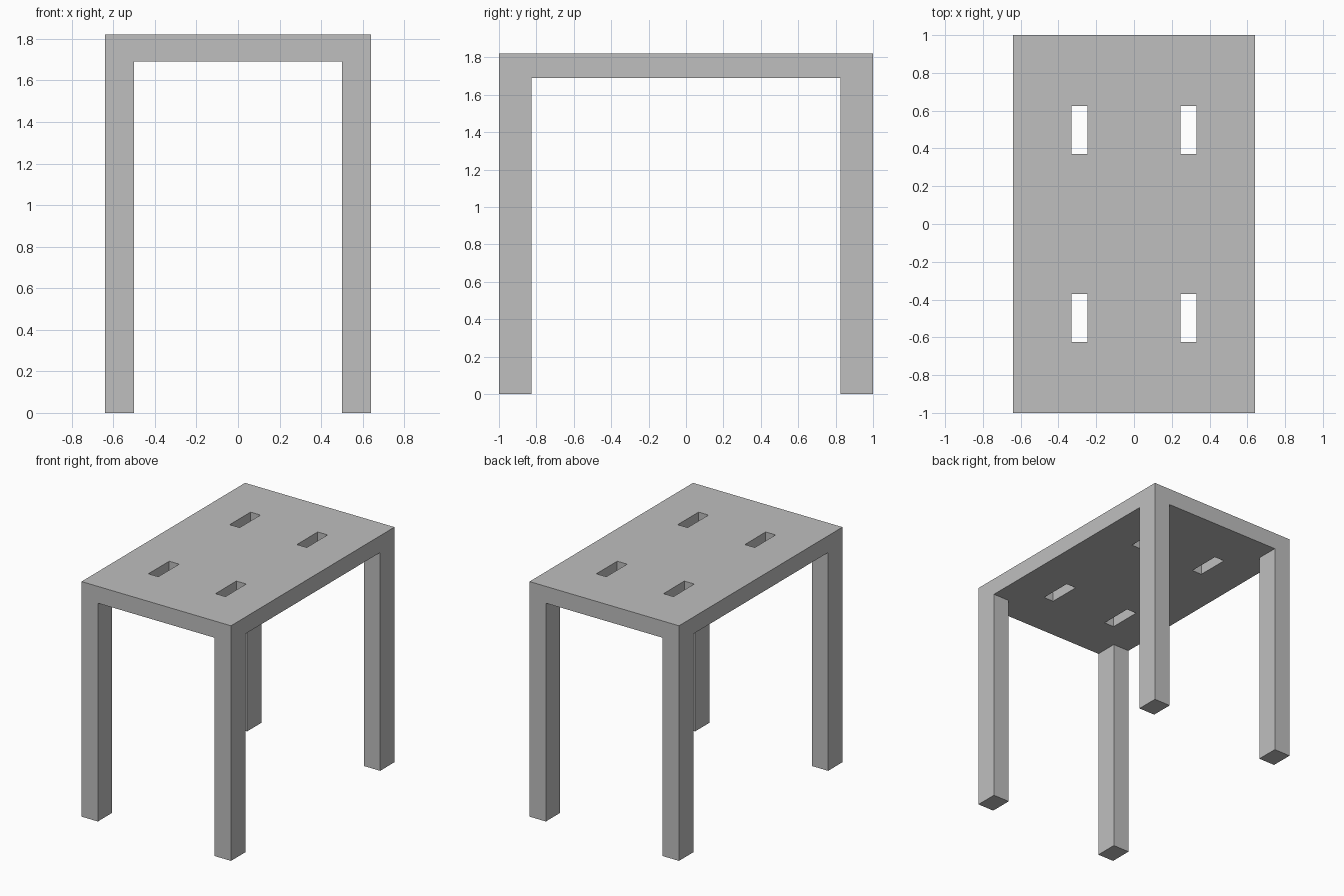
import bpy
import bmesh

cube = bpy.data.objects.get("Cube")
if cube:
    bpy.data.objects.remove(cube, do_unlink=True)

HALF_X, HALF_Y = 0.64, 1.0
TOP_Z, UNDER_Z = 1.82, 1.69
LEG_X, LEG_Y = 0.14, 0.175
SLOT_X = (0.245, 0.33)
SLOT_Y = (0.37, 0.625)

grey = bpy.data.materials.new("plain grey")
grey.use_nodes = True
colour = (0.52, 0.52, 0.52, 1.0)
grey.diffuse_color = colour
grey.node_tree.nodes["Principled BSDF"].inputs["Base Color"].default_value = colour


def finish(bm, name):
    bmesh.ops.recalc_face_normals(bm, faces=bm.faces)
    mesh = bpy.data.meshes.new(name)
    bm.to_mesh(mesh)
    bm.free()
    mesh.materials.append(grey)
    obj = bpy.data.objects.new(name, mesh)
    bpy.context.collection.objects.link(obj)
    return obj


def slot_cell(face):
    c = face.calc_center_median()
    return (SLOT_X[0] < abs(c.x) < SLOT_X[1]
            and SLOT_Y[0] < abs(c.y) < SLOT_Y[1])


# Tabletop: a sheet sliced along the slot edges, slots removed, then thickened
bm = bmesh.new()
bmesh.ops.create_grid(bm, x_segments=1, y_segments=1, size=1)
for v in bm.verts:
    v.co = (v.co.x * HALF_X, v.co.y * HALF_Y, UNDER_Z)
for axis, edges in ((0, SLOT_X), (1, SLOT_Y)):
    for d in edges:
        for side in (-1, 1):
            point, normal = [0, 0, UNDER_Z], [0, 0, 0]
            point[axis], normal[axis] = side * d, 1
            bmesh.ops.bisect_plane(bm, geom=bm.verts[:] + bm.edges[:] + bm.faces[:],
                                   plane_co=point, plane_no=normal)
bmesh.ops.delete(bm, geom=[f for f in bm.faces if slot_cell(f)], context="FACES")
raised = bmesh.ops.extrude_face_region(bm, geom=bm.faces[:], use_keep_orig=True)
bmesh.ops.translate(bm, vec=(0, 0, TOP_Z - UNDER_Z),
                    verts=[g for g in raised["geom"] if isinstance(g, bmesh.types.BMVert)])
finish(bm, "tabletop")

# Four square-cut legs, flush with the corners of the top
for y_side, y_name in ((-1, "front"), (1, "back")):
    for x_side, x_name in ((1, "left"), (-1, "right")):
        bm = bmesh.new()
        bmesh.ops.create_cube(bm, size=1)
        bmesh.ops.scale(bm, vec=(LEG_X, LEG_Y, UNDER_Z), verts=bm.verts)
        bmesh.ops.translate(bm, verts=bm.verts, vec=(
            x_side * (HALF_X - LEG_X / 2), y_side * (HALF_Y - LEG_Y / 2), UNDER_Z / 2))
        finish(bm, f"{y_name}_{x_name}_leg")
